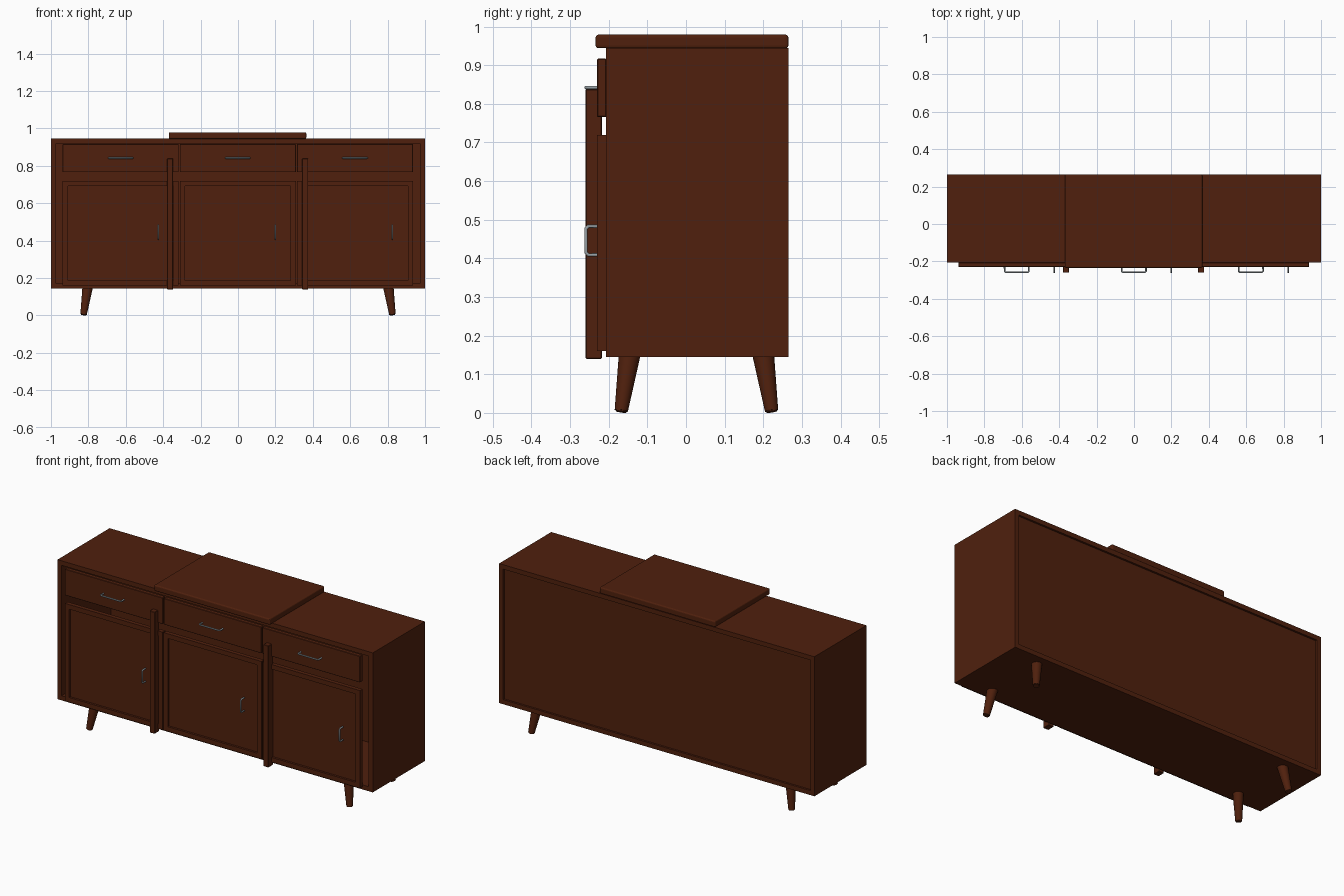
import bpy
import bmesh
from mathutils import Vector

cube = bpy.data.objects.get("Cube")
if cube:
    bpy.data.objects.remove(cube, do_unlink=True)


def material(name, rgb, rough):
    mat = bpy.data.materials.new(name)
    mat.use_nodes = True
    mat.diffuse_color = (*rgb, 1)
    bsdf = next(n for n in mat.node_tree.nodes if n.type == "BSDF_PRINCIPLED")
    bsdf.inputs["Base Color"].default_value = (*rgb, 1)
    bsdf.inputs["Roughness"].default_value = rough
    return mat


WOOD = material("dark_wood", (0.08, 0.0145, 0.004), 0.6)
STEEL = material("grey_steel", (0.3, 0.34, 0.36), 0.4)


def finish(name, bm, mat):
    bmesh.ops.recalc_face_normals(bm, faces=bm.faces)
    mesh = bpy.data.meshes.new(name)
    bm.to_mesh(mesh)
    bm.free()
    mesh.materials.append(mat)
    obj = bpy.data.objects.new(name, mesh)
    bpy.context.collection.objects.link(obj)
    return obj


def box_bmesh(x, y, z):
    """Box from (min, max) pairs."""
    bm = bmesh.new()
    bmesh.ops.create_cube(bm, size=1)
    for v in bm.verts:
        for i, (lo, hi) in enumerate((x, y, z)):
            v.co[i] = lo if v.co[i] < 0 else hi
    return bm


def box(name, x, y, z, bevel=0.0, segments=1):
    obj = finish(name, box_bmesh(x, y, z), WOOD)
    if bevel:
        mod = obj.modifiers.new("soft_edge", "BEVEL")
        mod.width, mod.segments = bevel, segments
    return obj


def faces_along_y(bm, sign=None):
    bm.normal_update()
    return [f for f in bm.faces if abs(f.normal.y) > 0.9
            and (sign is None or f.normal.y * sign > 0)]


# Carcass: hollow tube, open at front, with an inset back panel
bm = box_bmesh((-1, 1), (-0.207, 0.265), (0.145, 0.945))
bmesh.ops.delete(bm, geom=faces_along_y(bm), context="FACES_ONLY")
carcass = finish("carcass", bm, WOOD)
walls = carcass.modifiers.new("walls", "SOLIDIFY")
walls.thickness, walls.offset, walls.use_even_offset = 0.026, -1, True
box("back_panel", (-0.975, 0.975), (0.24, 0.254), (0.17, 0.92))

# Raised top plate
box("top_plate", (-0.37, 0.365), (-0.234, 0.265), (0.944, 0.979), 0.007, 3)


def door(name, x):
    bm = box_bmesh(x, (-0.23, -0.206), (0.16, 0.72))
    front = faces_along_y(bm, -1)
    bmesh.ops.inset_region(bm, faces=front, thickness=0.027, use_even_offset=True)
    panel = bmesh.ops.extrude_discrete_faces(bm, faces=front)["faces"][0]
    bmesh.ops.translate(bm, verts=panel.verts, vec=(0, 0.012, 0))
    return finish(name, bm, WOOD)


def handle(name, centre, along, length):
    """U-shaped rod with bent corners, standing off the front."""
    centre, along = Vector(centre), Vector(along)
    half, reach, bend = length / 2, Vector((0, -0.03, 0)), 0.006
    path = [centre - along * half,
            centre - along * half + reach * 0.8,
            centre - along * (half - bend) + reach]
    path += [centre + along * half - along * bend + reach,
             centre + along * half + reach * 0.8,
             centre + along * half]
    curve = bpy.data.curves.new(name + "_path", "CURVE")
    curve.dimensions = "3D"
    curve.bevel_depth, curve.bevel_resolution = 0.0045, 2
    curve.use_fill_caps = True
    spline = curve.splines.new("POLY")
    spline.points.add(len(path) - 1)
    for point, co in zip(spline.points, path):
        point.co = (*co, 1)
    curve.materials.append(STEEL)
    obj = bpy.data.objects.new(name, curve)
    bpy.context.collection.objects.link(obj)


# Three bays, each with a drawer over a door
for side, x0 in (("right", -0.937), ("middle", -0.311), ("left", 0.315)):
    x1 = x0 + 0.62
    box(side + "_drawer", (x0, x1), (-0.23, -0.206), (0.766, 0.917), 0.002)
    door(side + "_door", (x0, x1))
    mid = (x0 + x1) / 2
    handle(side + "_drawer_handle", (mid, -0.229, 0.842), (1, 0, 0), 0.13)
    handle(side + "_door_handle", (x1 - 0.11, -0.229, 0.446), (0, 0, 1), 0.074)

# Vertical trim strips between the bays
for side, sx in (("right", -0.363), ("left", 0.359)):
    box(side + "_trim_strip", (sx - 0.016, sx + 0.016), (-0.26, -0.218),
        (0.14, 0.838), 0.002)


def leg(name, top, foot):
    top, foot = Vector(top), Vector(foot)
    axis = top - foot
    bm = bmesh.new()
    bmesh.ops.create_cone(bm, cap_ends=True, segments=24, radius1=0.017,
                          radius2=0.028, depth=axis.length)
    rim = [e for e in bm.edges if all(v.co.z < 0 for v in e.verts)]
    bmesh.ops.bevel(bm, geom=rim, offset=0.003, segments=2, affect="EDGES")
    turn = Vector((0, 0, 1)).rotation_difference(axis).to_matrix()
    for v in bm.verts:
        v.co = turn @ v.co + (top + foot) / 2
    lowest = min(v.co.z for v in bm.verts)
    bmesh.ops.translate(bm, verts=bm.verts, vec=(0, 0, -lowest))
    obj = finish(name, bm, WOOD)
    bpy.ops.object.select_all(action="DESELECT")
    obj.select_set(True)
    bpy.context.view_layer.objects.active = obj
    bpy.ops.object.shade_smooth_by_angle()


# Splayed tapering legs
for side, s in (("left", 1), ("right", -1)):
    for end, y, t in (("front", -0.146, -1), ("back", 0.2, 1)):
        leg(f"{end}_{side}_leg", (s * 0.804, y, 0.15),
            (s * 0.826, y + t * 0.022, 0.002))
